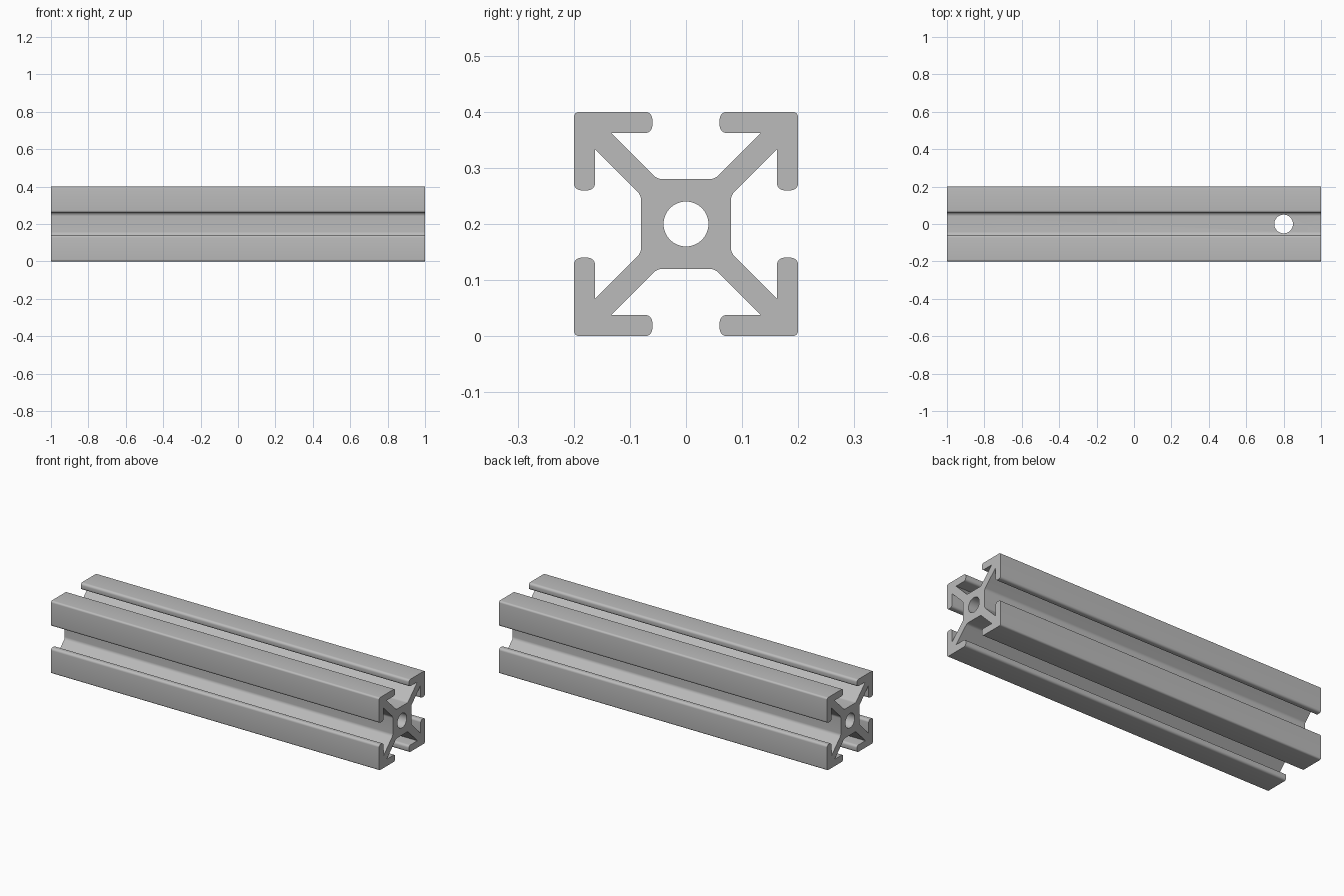
import bpy
import bmesh
from math import pi
from mathutils import Vector, Matrix

cube = bpy.data.objects.get("Cube")
if cube:
    bpy.data.objects.remove(cube, do_unlink=True)

LENGTH, HALF = 2.0, 0.2

aluminium = bpy.data.materials.new("grey aluminium")
aluminium.use_nodes = True
colour = (0.5, 0.5, 0.5, 1)
aluminium.diffuse_color = colour
aluminium.node_tree.nodes["Principled BSDF"].inputs["Base Color"].default_value = colour


def round_corner(before, corner, after, trim, steps=6):
    """Replace a corner by an arc that starts `trim` away from it."""
    if trim == 0:
        return [corner]
    d1, d2 = (before - corner).normalized(), (after - corner).normalized()
    centre = corner + (d1 + d2) * trim / (1 + d1.dot(d2))
    start, end = corner + d1 * trim - centre, corner + d2 * trim - centre
    return [centre + start.slerp(end, i / steps).normalized() * start.length
            for i in range(steps + 1)]


# Half of one arm: core corner, pocket, lip, outer corner (y, z, corner trim)
half_arm = [(0.08, 0.051, 0.009), (0.162, 0.133, 0), (0.162, 0.06, 0.013),
            (0.2, 0.06, 0.013)]
arm = half_arm + [(HALF, HALF, 0.01)] + [(z, y, t) for y, z, t in reversed(half_arm)]

# Four arms around the core make the full cross-section
corners = []
for quarter in range(4):
    turn = Matrix.Rotation(quarter * pi / 2, 2)
    corners += [(turn @ Vector((y, z)), t) for y, z, t in arm]
outline = []
for i, (point, trim) in enumerate(corners):
    after = corners[(i + 1) % len(corners)][0]
    outline += round_corner(corners[i - 1][0], point, after, trim)

# Closed rail: an end cap at each end and walls between them
bm = bmesh.new()
near, far = [[bm.verts.new((x, p.x, p.y + HALF)) for p in outline]
             for x in (-LENGTH / 2, LENGTH / 2)]
bm.faces.new(near[::-1])
bm.faces.new(far)
for i in range(len(outline)):
    bm.faces.new((near[i - 1], near[i], far[i], far[i - 1]))
mesh = bpy.data.meshes.new("slotted_rail")
bm.to_mesh(mesh)
bm.free()
mesh.materials.append(aluminium)
rail = bpy.data.objects.new("slotted_rail", mesh)
bpy.context.collection.objects.link(rail)


def drill(name, radius, depth, location, rotation):
    """Cut a round hole through the rail."""
    bpy.ops.mesh.primitive_cylinder_add(vertices=48, radius=radius, depth=depth,
                                        location=location, rotation=rotation)
    cutter = bpy.context.object
    cutter.name = name
    cutter.hide_render = True
    cutter.data.materials.append(aluminium)
    cut = rail.modifiers.new(name, "BOOLEAN")
    cut.operation, cut.solver, cut.object = "DIFFERENCE", "EXACT", cutter
    bpy.ops.object.select_all(action="DESELECT")
    rail.select_set(True)
    bpy.context.view_layer.objects.active = rail
    bpy.ops.object.modifier_apply(modifier=name)
    bpy.data.objects.remove(cutter, do_unlink=True)


# Bore along the core, and one cross hole near the end
drill("core_bore", 0.04, LENGTH + 0.2, (0, 0, HALF), (0, pi / 2, 0))
drill("cross_hole", 0.05, 0.6, (0.8, 0, HALF), (0, 0, 0))

bpy.ops.object.shade_smooth_by_angle(angle=pi / 6)
